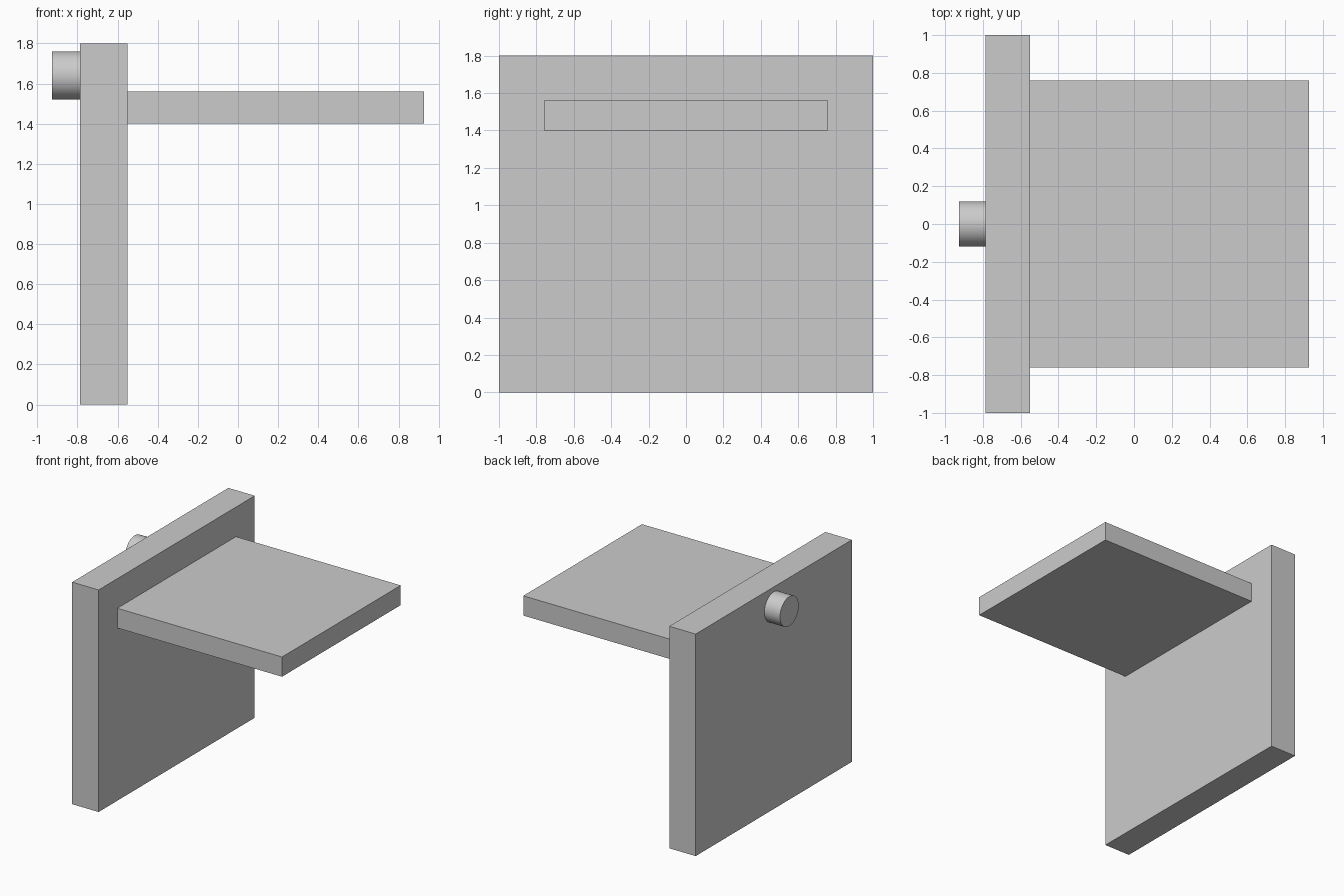
import bpy
import math

default = bpy.data.objects.get("Cube")
if default:
    bpy.data.objects.remove(default, do_unlink=True)

# Single plain grey
GREY = (0.6, 0.6, 0.6, 1.0)
grey = bpy.data.materials.new("plain_grey")
grey.use_nodes = True
grey.diffuse_color = GREY
grey.node_tree.nodes["Principled BSDF"].inputs["Base Color"].default_value = GREY


def finish(name):
    obj = bpy.context.object
    obj.name = name
    obj.data.name = name
    bpy.ops.object.transform_apply(location=False, rotation=True, scale=True)
    obj.data.materials.append(grey)
    return obj


def box(name, x, y, z):
    """Box spanning the given (min, max) ranges."""
    spans = (x, y, z)
    bpy.ops.mesh.primitive_cube_add(size=1, location=[(a + b) / 2 for a, b in spans])
    bpy.context.object.scale = [b - a for a, b in spans]
    return finish(name)


PANEL_BACK, PANEL_FACE = -0.787, -0.55
KNOB_END = -0.927

# Upright panel and the shelf standing out from it
box("upright_panel", (PANEL_BACK, PANEL_FACE), (-1, 1), (0, 1.8))
box("shelf", (PANEL_FACE, 0.927), (-0.76, 0.76), (1.4, 1.56))

# Round knob on the back of the panel
bpy.ops.mesh.primitive_cylinder_add(
    vertices=64, radius=0.12, depth=PANEL_BACK - KNOB_END,
    location=((PANEL_BACK + KNOB_END) / 2, 0, 1.64),
    rotation=(0, math.pi / 2, 0))
finish("round_knob")
bpy.ops.object.shade_smooth_by_angle(angle=math.radians(30))
